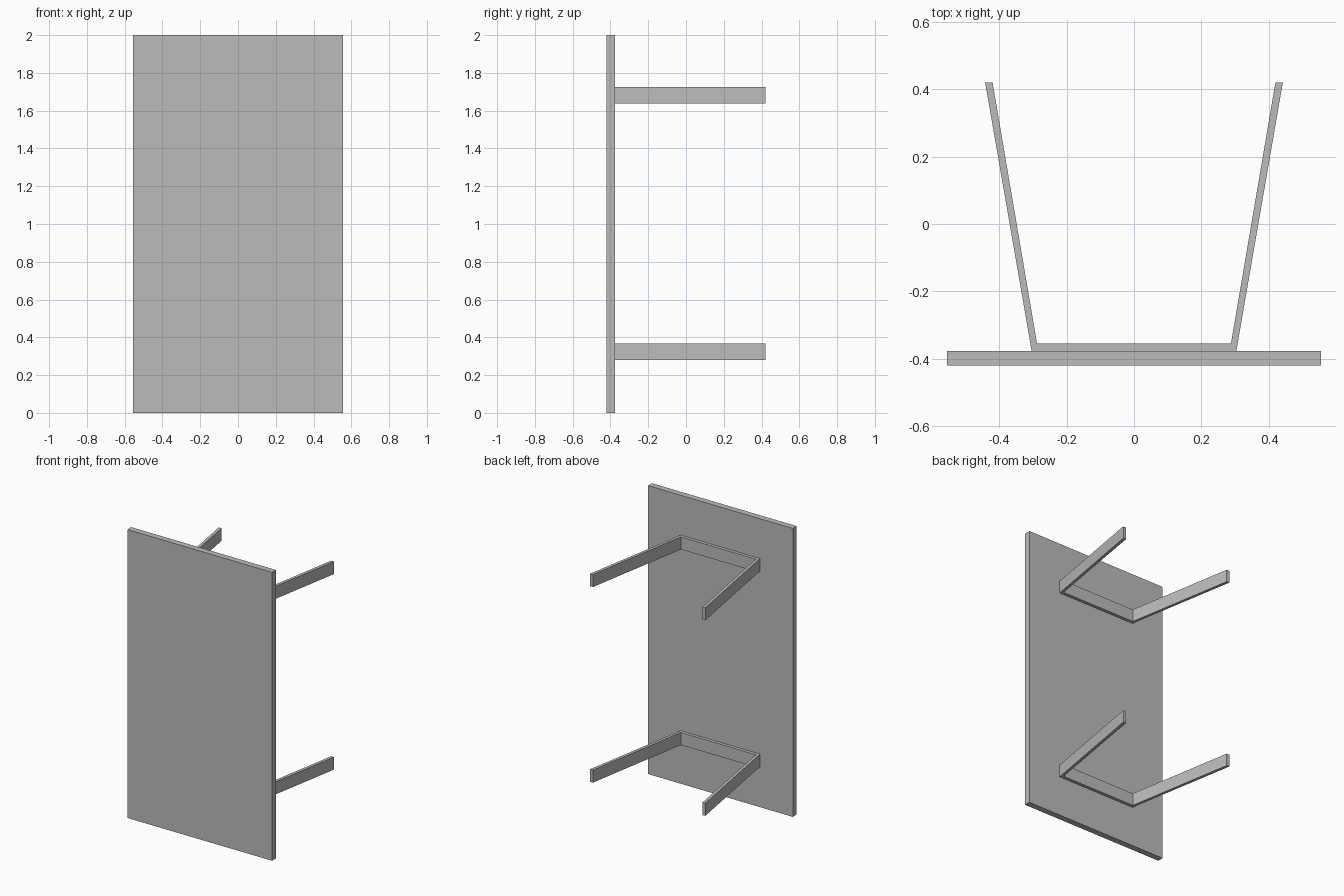
import bpy
import bmesh

cube = bpy.data.objects.get("Cube")
if cube:
    bpy.data.objects.remove(cube, do_unlink=True)

# Single painted grey
grey = bpy.data.materials.new("plain grey")
grey.use_nodes = True
colour = (0.5, 0.5, 0.5, 1)
grey.diffuse_color = colour
grey.node_tree.nodes["Principled BSDF"].inputs["Base Color"].default_value = colour


def extrude_outline(name, outline, bottom, top):
    """Flat-shaded prism from an xy outline."""
    bm = bmesh.new()
    face = bm.faces.new([bm.verts.new((x, y, bottom)) for x, y in outline])
    moved = bmesh.ops.extrude_face_region(bm, geom=[face])["geom"]
    verts = [v for v in moved if isinstance(v, bmesh.types.BMVert)]
    bmesh.ops.translate(bm, verts=verts, vec=(0, 0, top - bottom))
    bmesh.ops.recalc_face_normals(bm, faces=bm.faces)
    mesh = bpy.data.meshes.new(name)
    bm.to_mesh(mesh)
    bm.free()
    mesh.materials.append(grey)
    obj = bpy.data.objects.new(name, mesh)
    bpy.context.collection.objects.link(obj)
    return obj


def mirrored(half):
    """Close a right-to-left symmetric outline."""
    return half + [(-x, y) for x, y in reversed(half)]


# Upright front panel
back, front = -0.377, -0.42
extrude_outline("front_panel", mirrored([(0.555, front), (0.555, back)]), 0, 2)

# Splayed U-shaped wall brackets behind the panel
bracket = mirrored([(0.304, back), (0.442, 0.42), (0.42, 0.42), (0.288, -0.355)])
for name, bottom in (("lower_bracket", 0.281), ("upper_bracket", 1.637)):
    extrude_outline(name, bracket, bottom, bottom + 0.087)
